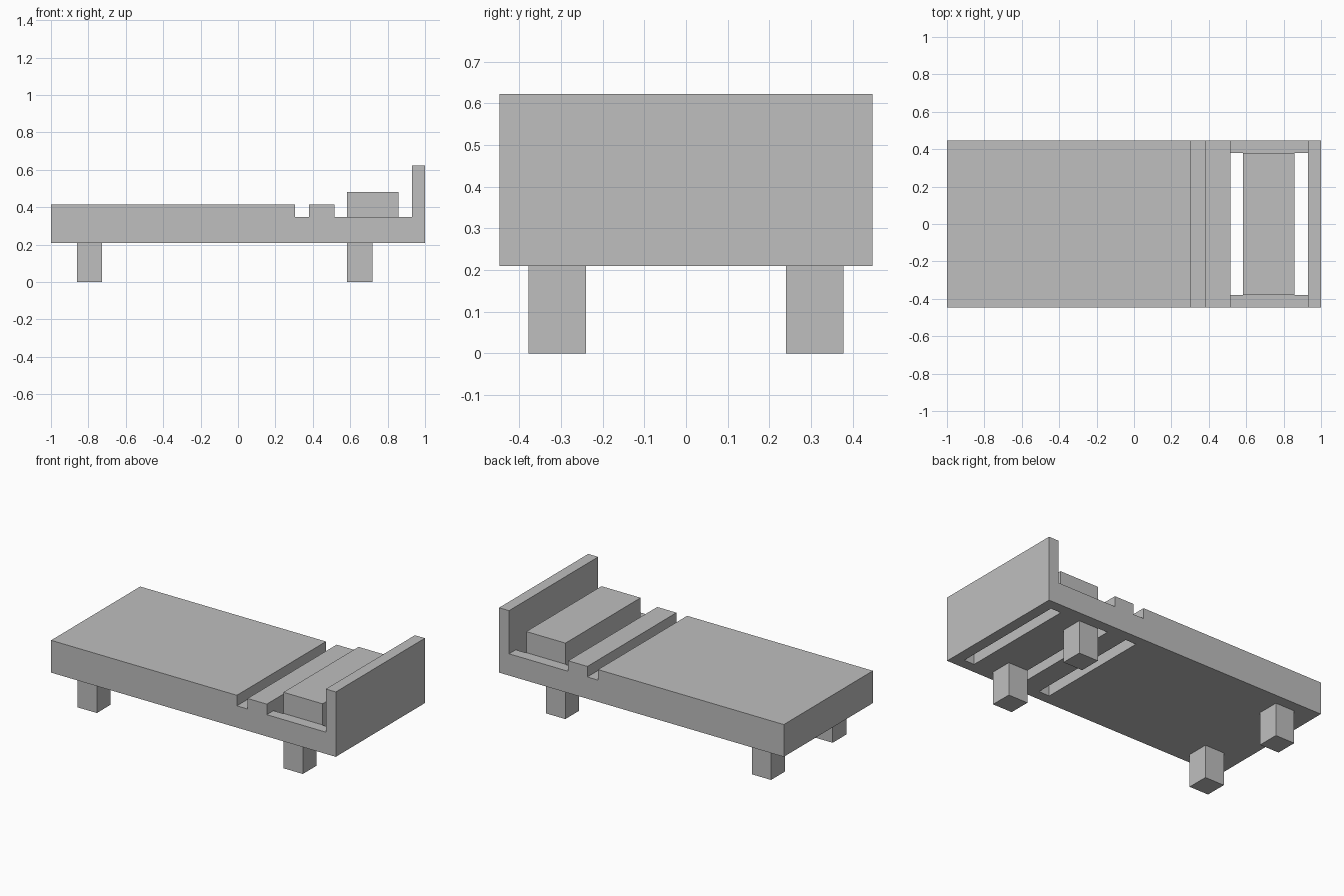
import bpy
import bmesh

cube = bpy.data.objects.get("Cube")
if cube:
    bpy.data.objects.remove(cube, do_unlink=True)

GREY = (0.52, 0.52, 0.52, 1.0)
mat = bpy.data.materials.new("plain grey")
mat.use_nodes = True
mat.diffuse_color = GREY
bsdf = mat.node_tree.nodes["Principled BSDF"]
bsdf.inputs["Base Color"].default_value = GREY
bsdf.inputs["Roughness"].default_value = 0.8

HALF_WIDTH = 0.447
INNER = 0.38
BASE, RAIL, TOP, HEAD = 0.21, 0.348, 0.415, 0.622


def prism(name, profile, y0, y1):
    """Extrude an x-z profile along y."""
    bm = bmesh.new()
    face = bm.faces.new([bm.verts.new((x, y0, z)) for x, z in profile])
    ext = bmesh.ops.extrude_face_region(bm, geom=[face])
    verts = [g for g in ext["geom"] if isinstance(g, bmesh.types.BMVert)]
    bmesh.ops.translate(bm, verts=verts, vec=(0, y1 - y0, 0))
    bmesh.ops.recalc_face_normals(bm, faces=bm.faces)
    mesh = bpy.data.meshes.new(name)
    bm.to_mesh(mesh)
    bm.free()
    mesh.materials.append(mat)
    obj = bpy.data.objects.new(name, mesh)
    bpy.context.collection.objects.link(obj)
    return obj


def box(name, x0, x1, y0, y1, z0, z1):
    return prism(name, [(x0, z0), (x1, z0), (x1, z1), (x0, z1)], y0, y1)


# Frame, mattress, folded cover and headboard as one side profile
frame = prism("bed_frame", [
    (-1, BASE), (1, BASE), (1, HEAD), (0.93, HEAD),
    (0.93, RAIL), (0.515, RAIL), (0.515, TOP), (0.38, TOP),
    (0.38, RAIL), (0.305, RAIL), (0.305, TOP), (-1, TOP),
], -HALF_WIDTH, HALF_WIDTH)

# Slots between the slats; the one under the cover groove is blind
for i, (x0, x1, z1) in enumerate([(0.858, 0.93, 0.45),
                                  (0.515, 0.583, 0.45),
                                  (0.305, 0.38, 0.28)]):
    cutter = box(f"slot_cutter_{i + 1}", x0, x1, -INNER, INNER, 0.1, z1)
    mod = frame.modifiers.new(f"slot_{i + 1}", "BOOLEAN")
    mod.operation = "DIFFERENCE"
    mod.solver = "EXACT"
    mod.object = cutter
    # Apply the cut, then drop the helper
    bpy.context.view_layer.objects.active = frame
    bpy.ops.object.modifier_apply(modifier=mod.name)
    bpy.data.objects.remove(cutter, do_unlink=True)

# Pillow resting on the wide slat
box("pillow", 0.583, 0.858, -INNER + 0.003, INNER - 0.003, RAIL, 0.482)

# Four square legs
for end, x0, x1 in (("foot", -0.862, -0.727), ("head", 0.583, 0.72)):
    for side, y0, y1 in (("front", -0.378, -0.24), ("back", 0.24, 0.378)):
        box(f"{end}_{side}_leg", x0, x1, y0, y1, 0, BASE)
